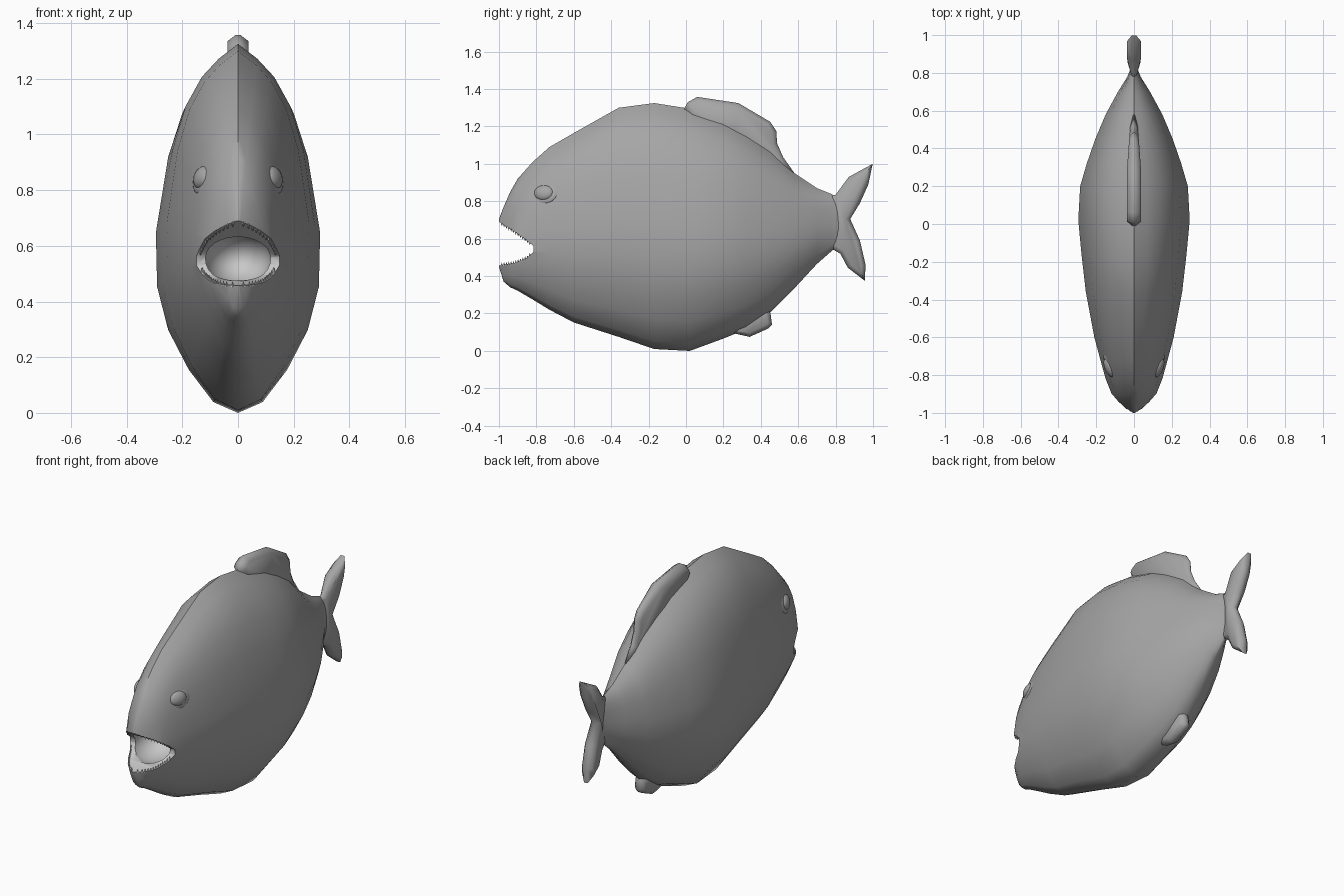
import bpy, bmesh, math
from mathutils import Matrix, Vector

if "Cube" in bpy.data.objects:
    bpy.data.objects.remove(bpy.data.objects["Cube"])


def material(name, value):
    m = bpy.data.materials.new(name)
    m.diffuse_color = (value, value, value, 1)
    m.use_nodes = True
    m.node_tree.nodes["Principled BSDF"].inputs["Base Color"].default_value = m.diffuse_color
    return m


SKIN = material("grey_skin", 0.38)
MOUTH = material("pale_mouth", 0.58)

# Body stations: y, top z, bottom z, half width
STATIONS = [
    (-1.0, .705, .45, .015), (-.975, .77, .37, .055), (-.94, .85, .34, .09),
    (-.9, .92, .322, .118), (-.82, 1.01, .275, .15), (-.73, 1.09, .22, .175),
    (-.6, 1.165, .152, .21), (-.36, 1.30, .075, .255), (-.17, 1.325, .01, .277),
    (.02, 1.295, .0, .295), (.2, 1.235, .066, .285), (.32, 1.17, .115, .25),
    (.45, 1.08, .205, .205), (.58, .95, .335, .15), (.7, .87, .465, .085),
    (.78, .838, .535, .035), (.83, .80, .57, .016)]
# Half cross-section: height fraction, width fraction
SECTION = [(0, 0), (.03, .3), (.12, .6), (.23, .85), (.35, .985), (.5, 1),
           (.71, .85), (.83, .68), (.91, .47), (.96, .25), (1, 0)]


def lerp_table(table, k):
    for a, b in zip(table, table[1:]):
        if k <= b[0]:
            f = max(0, (k - a[0]) / (b[0] - a[0]))
            return [p + (q - p) * f for p, q in zip(a, b)]
    return list(table[-1])


def body_width(y, z):
    _, top, bottom, w = lerp_table(STATIONS, y)
    t = min(1, max(0, (z - bottom) / (top - bottom)))
    return w * lerp_table(SECTION, t)[1]


def finish(name, bm, mat):
    bmesh.ops.recalc_face_normals(bm, faces=bm.faces)
    me = bpy.data.meshes.new(name)
    bm.to_mesh(me)
    bm.free()
    me.materials.append(mat)
    ob = bpy.data.objects.new(name, me)
    bpy.context.collection.objects.link(ob)
    return ob


def activate(ob):
    bpy.ops.object.select_all(action='DESELECT')
    bpy.context.view_layer.objects.active = ob
    ob.select_set(True)


def smooth(ob, degrees=50):
    activate(ob)
    bpy.ops.object.shade_smooth_by_angle(angle=math.radians(degrees))


def ellipsoid(bm, center, radii, rotation=Matrix(), u=20, v=12):
    m = Matrix.Translation(center) @ rotation @ Matrix.Diagonal((*radii, 1))
    bmesh.ops.create_uvsphere(bm, u_segments=u, v_segments=v, radius=1, matrix=m)


def slab(bm, outline, half):
    """Flat prism from a (y, z) outline, centred on x = 0; returns its two caps."""
    rings = [[bm.verts.new((x, y, z)) for y, z in outline] for x in (-half, half)]
    n = len(outline)
    for i in range(n):
        j = (i + 1) % n
        bm.faces.new((rings[0][i], rings[0][j], rings[1][j], rings[1][i]))
    return [bm.faces.new(r) for r in rings]


# Body: lofted sections
bm = bmesh.new()
rings = []
for y, top, bottom, w in STATIONS:
    right = [(w * f, y, bottom + (top - bottom) * t) for t, f in SECTION]
    left = [(-x, yy, z) for x, yy, z in right[-2:0:-1]]
    rings.append([bm.verts.new(p) for p in right + left])
for a, b in zip(rings, rings[1:]):
    for i in range(len(a)):
        j = (i + 1) % len(a)
        bm.faces.new((a[i], a[j], b[j], b[i]))
bm.faces.new(rings[0])
bm.faces.new(rings[-1])
body = finish("body", bm, SKIN)

# Mouth: open wedge between the jaws, and a hollow behind it
UPPER_LIP = [(-1.0, .69), (-.93, .648), (-.85, .592), (-.815, .56)]
LOWER_LIP = [(-1.0, .457), (-.92, .468), (-.85, .495), (-.815, .53)]
bm = bmesh.new()
slab(bm, [(-1.1, .745)] + UPPER_LIP + LOWER_LIP[::-1] + [(-1.1, .452)], .4)
wedge = finish("mouth_wedge_cutter", bm, MOUTH)
bm = bmesh.new()
ellipsoid(bm, (0, -.8, .555), (.118, .17, .1), u=24, v=16)
hollow = finish("mouth_hollow_cutter", bm, MOUTH)
for cutter in (wedge, hollow):
    cutter.hide_render = True
    mod = body.modifiers.new("cut", 'BOOLEAN')
    mod.operation = 'DIFFERENCE'
    mod.solver = 'EXACT'
    mod.material_mode = 'TRANSFER'
    mod.object = cutter
    activate(body)
    bpy.ops.object.modifier_apply(modifier=mod.name)
    bpy.data.objects.remove(cutter)
smooth(body)

# Teeth: small spikes along both lips
bm = bmesh.new()
for lip, direction in ((UPPER_LIP, -1), (LOWER_LIP, 1)):
    for k in range(13):
        y = -.985 + .15 * k / 12
        z = lerp_table(lip, y)[1]
        x = max(0, body_width(y, z) - .008)
        for side in (-1, 1):
            m = Matrix.Translation((side * x, y, z + direction * .004))
            if direction < 0:
                m = m @ Matrix.Rotation(math.pi, 4, 'X')
            bmesh.ops.create_cone(bm, cap_ends=True, segments=4, radius1=.007,
                                  radius2=0, depth=.02, matrix=m)
finish("teeth", bm, MOUTH)

# Eyes: bulging ovals in low lids that follow the head
for side, label in ((-1, "left"), (1, "right")):
    turn = (Matrix.Rotation(-.38 * side, 4, 'Z')
            @ Matrix.Rotation(-.28 * side, 4, 'Y'))
    x = body_width(-.76, .85)
    for part, sink, radii in (("eye", .006, (.026, .055, .042)),
                              ("eyelid", .008, (.013, .08, .06))):
        bm = bmesh.new()
        ellipsoid(bm, Vector((side * (x - sink), -.76, .845)), radii, turn)
        smooth(finish(label + "_" + part, bm, SKIN), 80)


def fin(name, outline, edge, bulge, inset, taper=None):
    """Thick fin with bevelled, swollen sides."""
    bm = bmesh.new()
    caps = slab(bm, outline, edge)
    bmesh.ops.recalc_face_normals(bm, faces=bm.faces)
    bmesh.ops.inset_individual(bm, faces=caps, thickness=inset, depth=bulge,
                               use_even_offset=True)
    if taper:
        for v in bm.verts:
            v.co.x *= taper(v.co.y)
    smooth(finish(name, bm, SKIN), 70)


# Dorsal fin
fin("dorsal_fin",
    [(-.01, 1.295), (.01, 1.33), (.06, 1.358), (.28, 1.325), (.45, 1.225),
     (.483, 1.175), (.487, 1.11), (.52, 1.035), (.58, .95), (.45, .98),
     (.25, 1.1), (.05, 1.2)],
    .008, .03, .022, lambda y: min(1, max(.25, 1 - (y - .3) * 2.2)))

# Anal fin
fin("anal_fin",
    [(.25, .095), (.34, .075), (.44, .12), (.46, .14), (.452, .2),
     (.42, .27), (.32, .2)], .012, .022, .02)

# Tail fin
fin("tail_fin",
    [(.77, .83), (.80, .835), (.87, .93), (.998, 1.0), (.975, .89), (.93, .79),
     (.878, .705), (.93, .59), (.96, .46), (.956, .375), (.865, .445),
     (.825, .52), (.79, .54), (.77, .56)],
    .012, .026, .022, lambda y: min(1, max(.25, (y - .74) / .13)))
